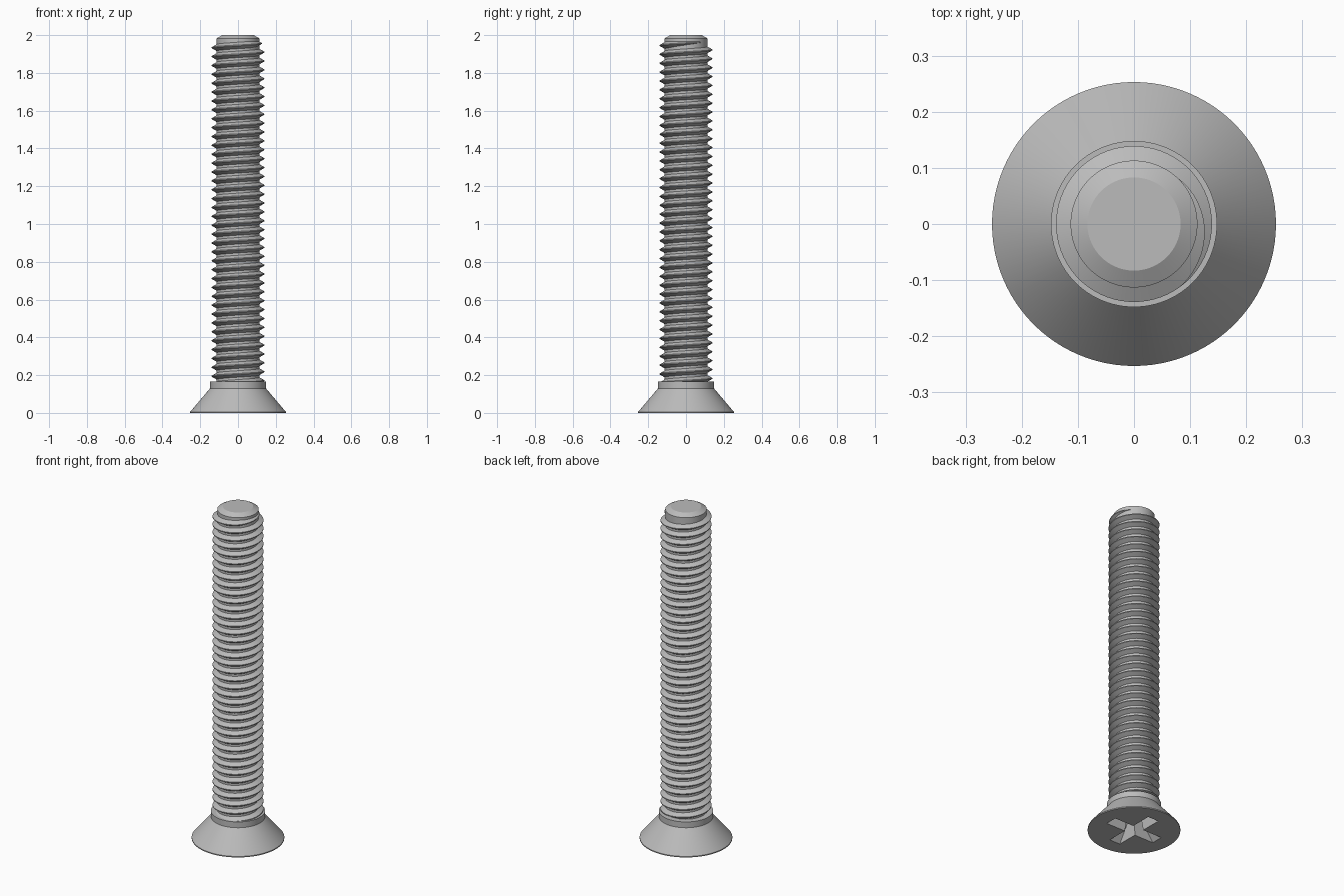
import bpy, bmesh, math
from math import cos, sin, pi, radians

cube = bpy.data.objects.get("Cube")
if cube:
    bpy.data.objects.remove(cube, do_unlink=True)

SEG = 96
CORE, CREST, PITCH = 0.113, 0.139, 0.047

steel = bpy.data.materials.new("grey steel")
steel.use_nodes = True
steel.diffuse_color = (0.5, 0.5, 0.5, 1)
steel.node_tree.nodes["Principled BSDF"].inputs["Base Color"].default_value = (0.5, 0.5, 0.5, 1)


def loft(name, rings):
    """Skin a list of equal closed rings and cap both ends."""
    bm = bmesh.new()
    loops = [[bm.verts.new(p) for p in ring] for ring in rings]
    n = len(loops[0])
    for a, b in zip(loops, loops[1:]):
        for i in range(n):
            j = (i + 1) % n
            bm.faces.new((a[i], a[j], b[j], b[i]))
    bm.faces.new(loops[0][::-1])
    bm.faces.new(loops[-1])
    bmesh.ops.recalc_face_normals(bm, faces=bm.faces[:])
    mesh = bpy.data.meshes.new(name)
    bm.to_mesh(mesh)
    bm.free()
    mesh.materials.append(steel)
    obj = bpy.data.objects.new(name, mesh)
    bpy.context.collection.objects.link(obj)
    return obj


def lathe(name, profile):
    return loft(name, [[(r * cos(2 * pi * i / SEG), r * sin(2 * pi * i / SEG), z)
                        for i in range(SEG)] for r, z in profile])


def activate(obj):
    bpy.ops.object.select_all(action="DESELECT")
    obj.select_set(True)
    bpy.context.view_layer.objects.active = obj


def smooth(obj):
    activate(obj)
    bpy.ops.object.shade_smooth_by_angle(angle=radians(25))


def cross_ring(reach, half, z):
    """Twelve-point cross outline with arms along x and y."""
    ring = []
    for k in range(4):
        c, s = cos(k * pi / 2), sin(k * pi / 2)
        for x, y in ((reach, -half), (reach, half), (half, half)):
            ring.append((x * c - y * s, x * s + y * c, z))
    return ring


# Countersunk head with collar
head = lathe("countersunk_head", [(0.253, 0), (0.253, 0.006), (0.148, 0.13), (0.148, 0.165)])

# Tapered cross recess in the head
cutter = loft("recess_cutter", [cross_ring(0.172, 0.037, -0.01), cross_ring(0.06, 0.022, 0.125)])
cutter.hide_render = True
cut = head.modifiers.new("recess", "BOOLEAN")
cut.object = cutter
cut.operation = "DIFFERENCE"
cut.solver = "EXACT"
activate(head)
bpy.ops.object.modifier_apply(modifier=cut.name)
bpy.data.objects.remove(cutter, do_unlink=True)
smooth(head)

# Shank with chamfered tip
smooth(lathe("shank", [(CORE, 0.15), (CORE, 1.983), (0.083, 2.0)]))

# Right-handed helical thread, fading out at the tip
STEP = 2 * pi / 72
END, FADE = radians(45), radians(100)
turns = (1.957 - 0.15) / PITCH
count = int((turns * 2 * pi + END) / STEP)
sections = []
for i in range(count + 1):
    angle = END - (count - i) * STEP
    z = 1.957 + PITCH * angle / (2 * pi)
    grow = min(1, (count - i) * STEP / FADE + 0.02)
    root, tip = CORE - 0.003, CORE + (CREST - CORE) * grow
    base, flat = 0.003 + 0.016 * grow, 0.0025
    sections.append([(r * cos(angle), r * sin(angle), z + dz) for r, dz in
                     ((root, -base), (tip, -flat), (tip, flat), (root, base))])
smooth(loft("thread", sections))
